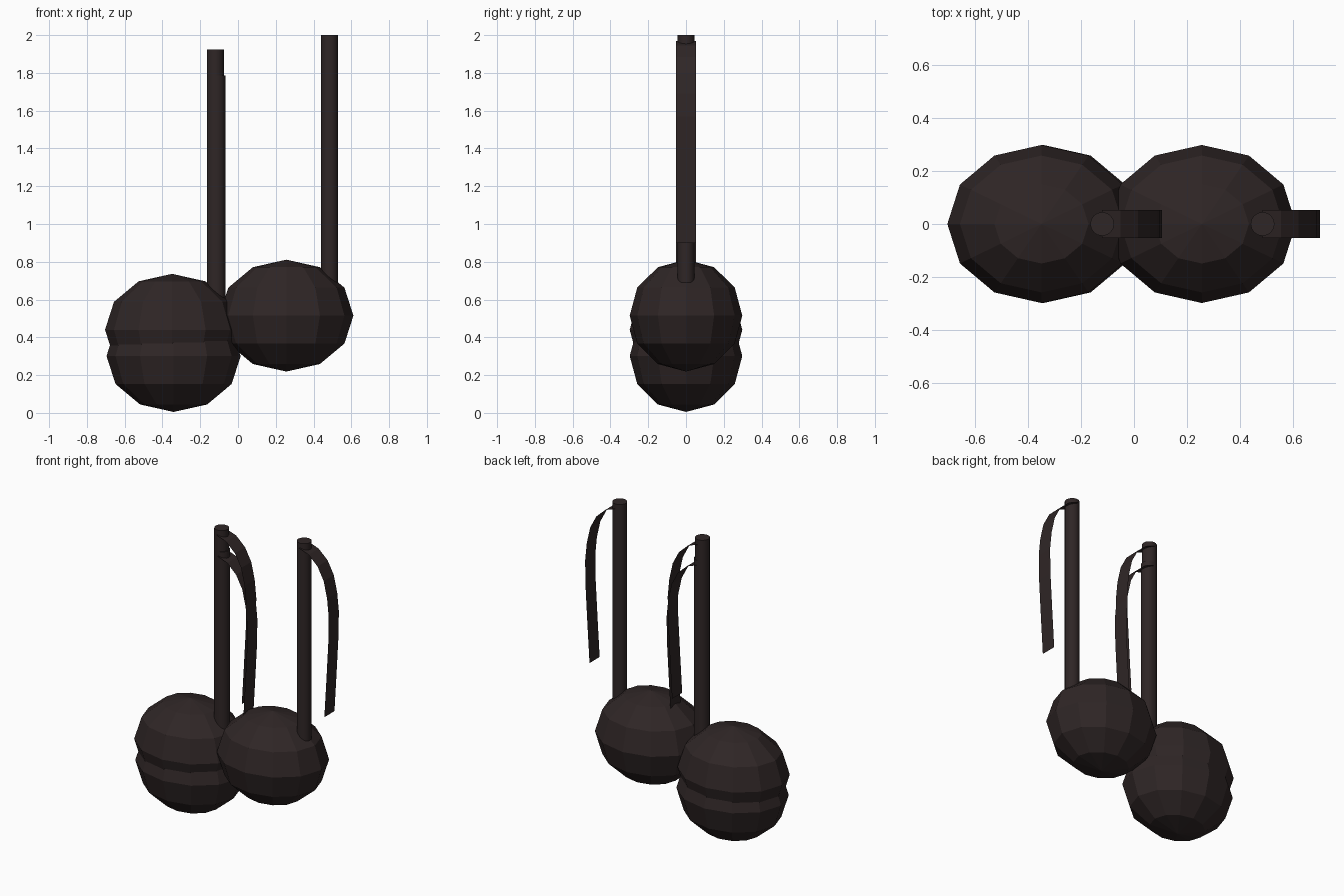
import bpy
import bmesh
from mathutils import Matrix, Vector

cube = bpy.data.objects.get("Cube")
if cube:
    bpy.data.objects.remove(cube, do_unlink=True)

dark = bpy.data.materials.new("dark_brown")
dark.use_nodes = True
COLOR = (0.028, 0.019, 0.019, 1)
dark.diffuse_color = COLOR
dark.node_tree.nodes["Principled BSDF"].inputs["Base Color"].default_value = COLOR

HEAD_SIZE = (0.355, 0.298, 0.296)
STEM_OFFSET = 0.229      # sideways, from head centre to stem axis
STEM_TOP = 1.485         # above head centre
STEM_RADIUS = 0.045
FLAG_HALF_WIDTH = 0.053
# Flag curve, measured from the top of the stem
FLAG_PATH = [(0.0, -0.03), (0.07, -0.055), (0.135, -0.115), (0.18, -0.2),
             (0.205, -0.31), (0.217, -0.43), (0.214, -0.6), (0.2, -0.85),
             (0.185, -1.1)]


def finish(bm, name, location):
    mesh = bpy.data.meshes.new(name)
    bm.to_mesh(mesh)
    bm.free()
    mesh.materials.append(dark)
    obj = bpy.data.objects.new(name, mesh)
    obj.location = location
    bpy.context.collection.objects.link(obj)
    return obj


def add_head(name, center):
    bm = bmesh.new()
    bmesh.ops.create_uvsphere(bm, u_segments=12, v_segments=6, radius=1,
                              matrix=Matrix.Diagonal((*HEAD_SIZE, 1)))
    finish(bm, name, center)


def add_stem(name, center):
    bm = bmesh.new()
    bmesh.ops.create_cone(bm, cap_ends=True, segments=16, radius1=STEM_RADIUS,
                          radius2=STEM_RADIUS, depth=STEM_TOP)
    stem = finish(bm, name, center + Vector((STEM_OFFSET, 0, STEM_TOP / 2)))
    # Round side, sharp rim
    bpy.ops.object.select_all(action="DESELECT")
    stem.select_set(True)
    bpy.context.view_layer.objects.active = stem
    bpy.ops.object.shade_smooth_by_angle()


def add_flag(name, center):
    # Thin ribbon swept along the flag curve
    bm = bmesh.new()
    rows = [[bm.verts.new((x, y, z)) for y in (-FLAG_HALF_WIDTH, FLAG_HALF_WIDTH)]
            for x, z in FLAG_PATH]
    for (a, b), (c, d) in zip(rows, rows[1:]):
        bm.faces.new((a, c, d, b))
    finish(bm, name, center + Vector((STEM_OFFSET, 0, STEM_TOP)))


# Three identical notes: two overlapping at one side, one raised at the other
NOTES = {
    "right_upper": (-0.349, 0, 0.44),
    "right_lower": (-0.341, 0, 0.301),
    "left": (0.256, 0, 0.515),
}
for side, place in NOTES.items():
    add_head(side + "_note_head", Vector(place))
    add_stem(side + "_note_stem", Vector(place))
    add_flag(side + "_note_flag", Vector(place))
